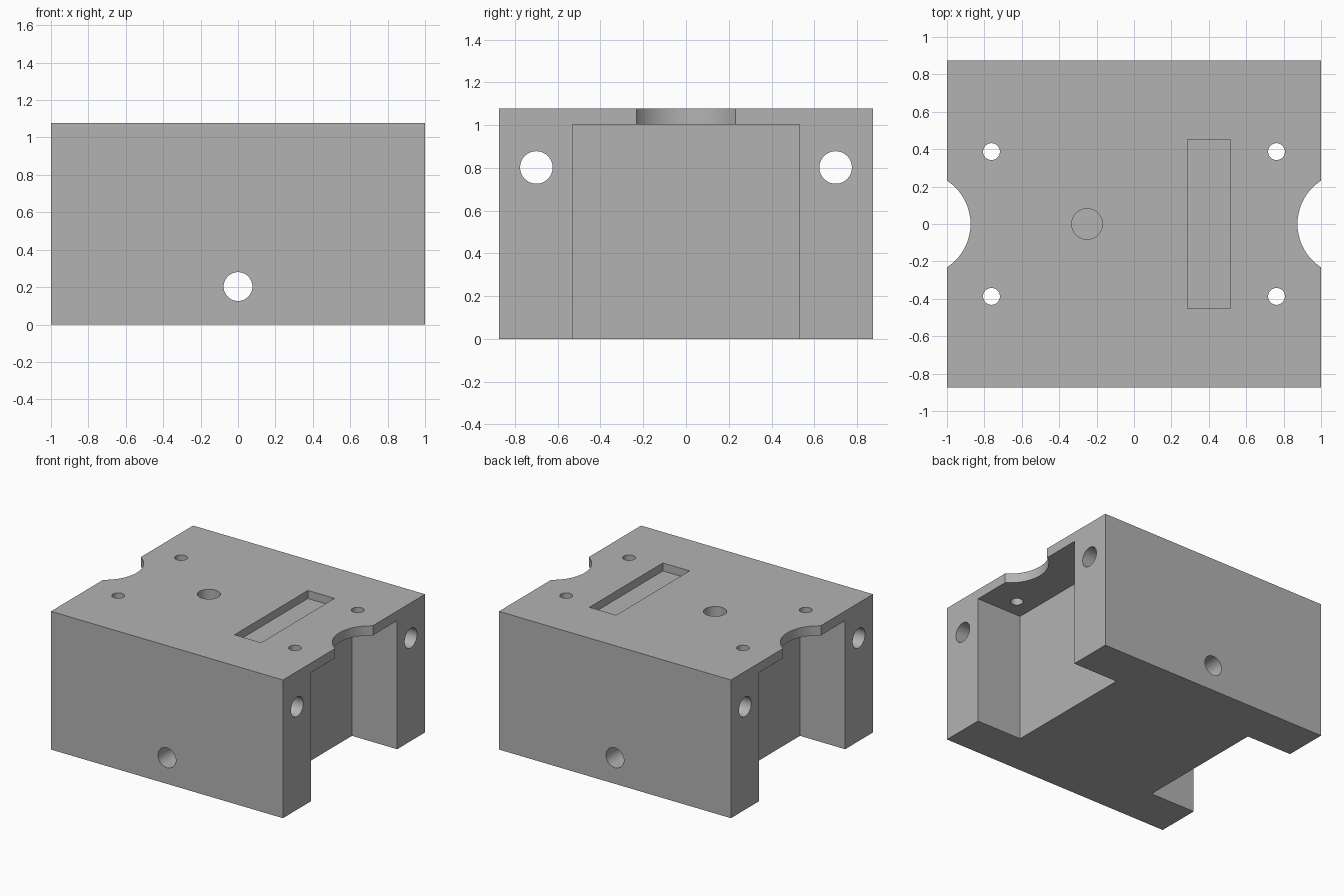
import bpy
import math

if "Cube" in bpy.data.objects:
    bpy.data.objects.remove(bpy.data.objects["Cube"], do_unlink=True)

WIDTH, DEPTH, HEIGHT = 2.0, 1.75, 1.077
POCKET_TOP, POCKET_DEPTH, POCKET_HALF = 1.002, 0.39, 0.532

grey = bpy.data.materials.new("plain grey")
grey.use_nodes = True
colour = (0.45, 0.45, 0.45, 1)
grey.diffuse_color = colour
grey.node_tree.nodes["Principled BSDF"].inputs["Base Color"].default_value = colour


def box(name, low, high):
    centre = [(a + b) / 2 for a, b in zip(low, high)]
    bpy.ops.mesh.primitive_cube_add(size=1, location=centre)
    ob = bpy.context.object
    ob.name = name
    ob.scale = [b - a for a, b in zip(low, high)]
    bpy.ops.object.transform_apply(location=True, scale=True, rotation=True)
    ob.data.materials.append(grey)
    return ob


def cylinder(name, centre, radius, length, axis="Z"):
    turn = {"X": (0, math.pi / 2, 0), "Y": (math.pi / 2, 0, 0), "Z": (0, 0, 0)}[axis]
    bpy.ops.mesh.primitive_cylinder_add(vertices=64, radius=radius, depth=length,
                                        location=centre, rotation=turn)
    ob = bpy.context.object
    ob.name = name
    bpy.ops.object.transform_apply(location=True, scale=True, rotation=True)
    ob.data.materials.append(grey)
    return ob


block = box("block", (-WIDTH / 2, -DEPTH / 2, 0), (WIDTH / 2, DEPTH / 2, HEIGHT))
cutters = []

# End pockets, open below, with a round notch and two bolt holes in the roof
for side, label in ((1, "left"), (-1, "right")):
    xs = sorted((side * (1 - POCKET_DEPTH), side * 1.2))
    cutters.append(box(label + "_pocket_cutter", (xs[0], -POCKET_HALF, -0.2),
                       (xs[1], POCKET_HALF, POCKET_TOP)))
    cutters.append(cylinder(label + "_notch_cutter", (side * 1.15, 0, 1.05), 0.276, 0.3))
    for y in (-0.387, 0.387):
        cutters.append(cylinder(label + "_bolt_hole_cutter", (side * 0.762, y, 1.05), 0.045, 0.3))

# Long holes through the side walls, and the cross hole from front to back
for y in (-0.7, 0.7):
    cutters.append(cylinder("long_hole_cutter", (0, y, 0.802), 0.076, 2.4, "X"))
cutters.append(cylinder("cross_hole_cutter", (0, 0, 0.203), 0.077, 2.2, "Y"))

# Blind hole and shallow slot in the top
cutters.append(cylinder("blind_hole_cutter", (-0.251, 0, HEIGHT), 0.082, 0.7))
cutters.append(box("slot_cutter", (0.286, -0.452, HEIGHT - 0.063), (0.516, 0.452, HEIGHT + 0.1)))

for cutter in cutters:
    cut = block.modifiers.new(cutter.name, "BOOLEAN")
    cut.operation = "DIFFERENCE"
    cut.solver = "EXACT"
    cut.object = cutter

# Apply the cuts, then remove the cutters
bpy.ops.object.select_all(action="DESELECT")
block.select_set(True)
bpy.context.view_layer.objects.active = block
for name in [m.name for m in block.modifiers]:
    bpy.ops.object.modifier_apply(modifier=name)
for cutter in cutters:
    bpy.data.objects.remove(cutter, do_unlink=True)
bpy.ops.object.shade_smooth_by_angle(angle=math.radians(30))
